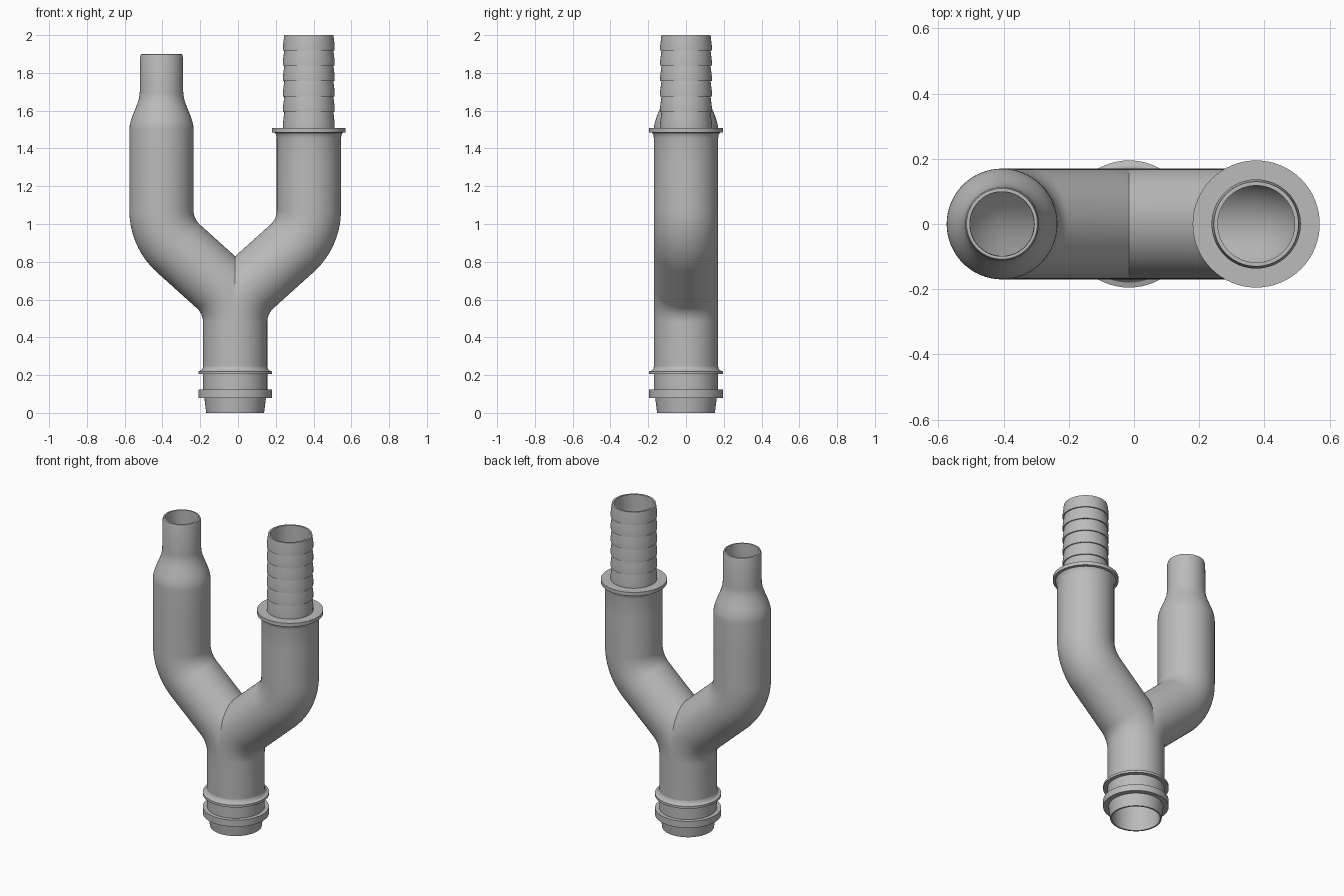
import bpy
import bmesh
from math import sin, cos, pi, radians
from mathutils import Matrix

if "Cube" in bpy.data.objects:
    bpy.data.objects.remove(bpy.data.objects["Cube"])

SEGMENTS = 64
AXIS_X = -0.015      # centre line of the stem
ARM_OFFSET = 0.39    # arm centre line from the stem
PIPE, BORE = 0.17, 0.145

grey = bpy.data.materials.new("grey plastic")
grey.use_nodes = True
grey.diffuse_color = (0.5, 0.5, 0.5, 1)
grey.node_tree.nodes["Principled BSDF"].inputs["Base Color"].default_value = (0.5, 0.5, 0.5, 1)


def loft(bm, rings):
    """Skin a closed loop of rings, each (x, z, tilt, radius)."""
    loops = []
    for x, z, tilt, r in rings:
        loop = []
        for i in range(SEGMENTS):
            a = 2 * pi * i / SEGMENTS
            u, v = r * cos(a), r * sin(a)
            loop.append(bm.verts.new((x + u * cos(tilt), v, z + u * sin(tilt))))
        loops.append(loop)
    for k, low in enumerate(loops):
        high = loops[(k + 1) % len(loops)]
        for i in range(SEGMENTS):
            j = (i + 1) % SEGMENTS
            bm.faces.new((low[i], low[j], high[j], high[i]))


def finish(name, bm, x):
    bmesh.ops.recalc_face_normals(bm, faces=bm.faces[:])
    mesh = bpy.data.meshes.new(name)
    bm.to_mesh(mesh)
    bm.free()
    mesh.materials.append(grey)
    obj = bpy.data.objects.new(name, mesh)
    obj.location.x = x
    bpy.context.collection.objects.link(obj)
    bpy.ops.object.select_all(action='DESELECT')
    obj.select_set(True)
    bpy.context.view_layer.objects.active = obj
    bpy.ops.object.shade_smooth_by_angle(angle=radians(28))


def lathe(name, x, profile):
    bm = bmesh.new()
    loft(bm, [(0, z, 0, r) for r, z in profile])
    finish(name, bm, x)


# Forked body: one S-bent hollow arm, cut on the centre plane and mirrored
bend, turn, steps = 0.27, radians(48), 14
run = (ARM_OFFSET - 2 * bend * (1 - cos(turn))) / sin(turn)
z_low = 0.48
z_high = z_low + 2 * bend * sin(turn) + run * cos(turn)
angles = [turn * i / steps for i in range(steps + 1)]
path = [(0, 0.22, 0)]
path += [(bend * (cos(t) - 1), z_low + bend * sin(t), t) for t in angles]
path += [(-ARM_OFFSET + bend * (1 - cos(t)), z_high - bend * sin(t), t) for t in reversed(angles)]
path.append((-ARM_OFFSET, 1.32, 0))

bm = bmesh.new()
loft(bm, [p + (PIPE,) for p in path] + [p + (BORE,) for p in reversed(path)])
bmesh.ops.recalc_face_normals(bm, faces=bm.faces[:])
bmesh.ops.bisect_plane(bm, geom=bm.verts[:] + bm.edges[:] + bm.faces[:], dist=1e-4,
                       plane_co=(0, 0, 0), plane_no=(1, 0, 0), clear_outer=True)
copy = bmesh.ops.duplicate(bm, geom=bm.verts[:] + bm.edges[:] + bm.faces[:])["geom"]
bmesh.ops.scale(bm, vec=(-1, 1, 1), verts=[g for g in copy if isinstance(g, bmesh.types.BMVert)])
bmesh.ops.reverse_faces(bm, faces=[g for g in copy if isinstance(g, bmesh.types.BMFace)])
bmesh.ops.remove_doubles(bm, verts=bm.verts[:], dist=5e-4)
finish("forked_body", bm, AXIS_X)

# Stem end with collar and lip
lathe("stem_fitting", AXIS_X, [
    (0.153, 0), (0.163, 0.08), (0.195, 0.08), (0.195, 0.123), (PIPE, 0.123),
    (PIPE, 0.205), (0.195, 0.205), (0.195, 0.22), (0.180, 0.225), (0.173, 0.233),
    (PIPE, 0.245), (BORE, 0.245), (0.143, 0)])

# Plain arm end: smooth reduction to a narrow spigot
neck, spigot = [], 0.113
for i in range(13):
    t = i / 12
    ease = t * t * (3 - 2 * t)
    neck.append((PIPE + (spigot + 0.002 - PIPE) * ease, 1.50 + 0.2 * t))
inside = [(r - 0.017, z) for r, z in reversed(neck)]
lathe("reduced_spigot", AXIS_X - ARM_OFFSET, [
    (PIPE, 1.32)] + neck + [(spigot, 1.885), (0.109, 1.898), (0.106, 1.9),
    (0.099, 1.9)] + inside + [(BORE, 1.32)])

# Flanged arm end with a barbed hose tail
barbs = []
edges = [1.508, 1.593, 1.675, 1.757, 1.838, 1.918, 2.0]
for low, high in zip(edges, edges[1:]):
    barbs += [(0.137, low), (0.137, low + 0.025), (0.130, high)]
lathe("barbed_hose_tail", AXIS_X + ARM_OFFSET, [
    (PIPE, 1.32), (PIPE, 1.455), (0.173, 1.472), (0.180, 1.483), (0.195, 1.485),
    (0.195, 1.508)] + barbs + [(0.118, 2.0), (0.118, 1.50), (BORE, 1.45), (BORE, 1.32)])
